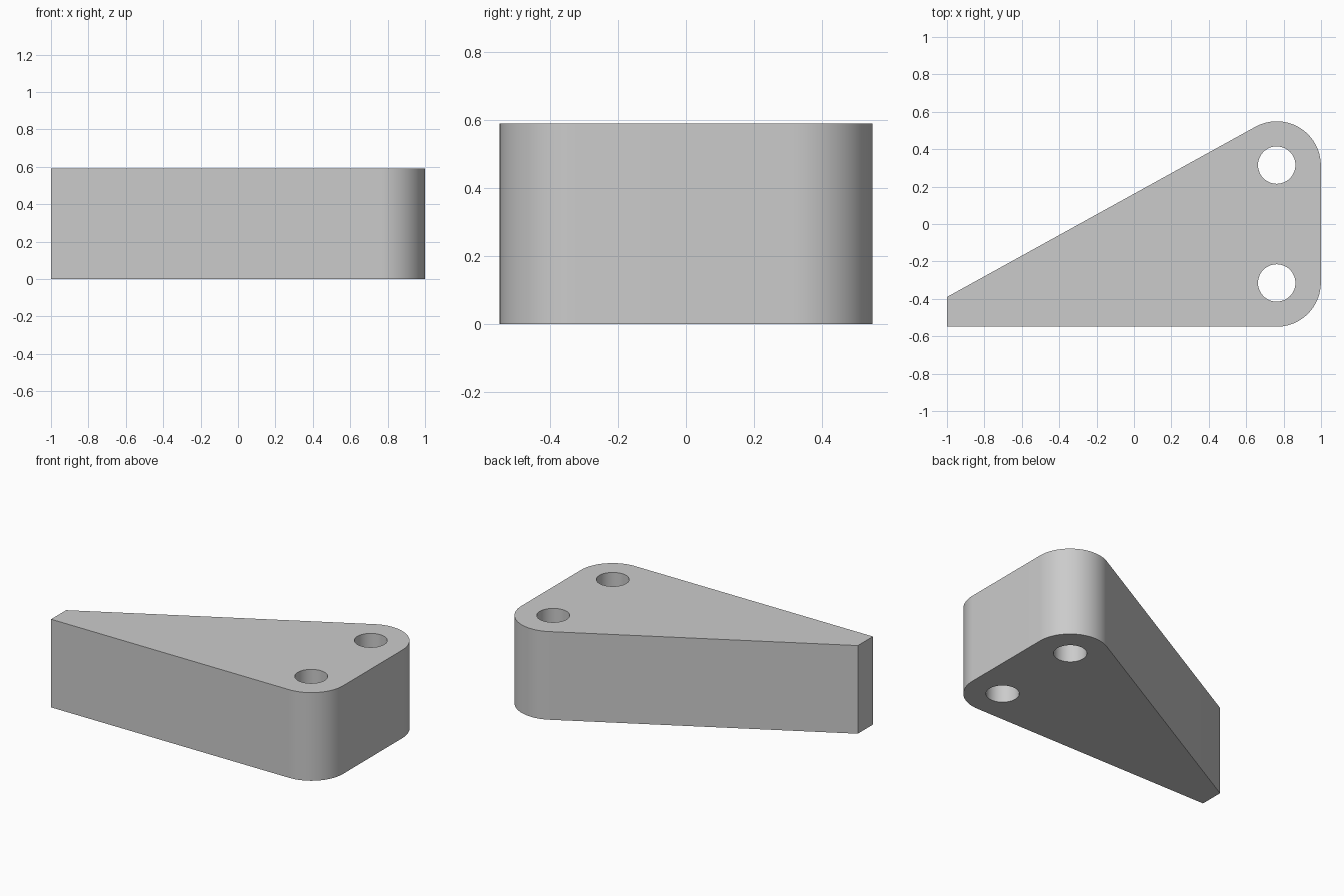
import bpy, bmesh
from math import sin, cos, pi, atan2, radians

cube = bpy.data.objects.get("Cube")
if cube:
    bpy.data.objects.remove(cube)

HEIGHT = 0.59
CORNER_X, CORNER_Y, CORNER_R = 0.763, 0.313, 0.236
HOLE_R = 0.1
SLOPE = atan2(0.91, 1.65)


def arc(cx, cy, r, start, end, steps):
    return [(cx + r * cos(start + (end - start) * i / steps),
             cy + r * sin(start + (end - start) * i / steps))
            for i in range(steps + 1)]


def add_loop(bm, points):
    verts = [bm.verts.new((x, y, 0)) for x, y in points]
    return [bm.edges.new((verts[i - 1], verts[i])) for i in range(len(verts))]


# Wedge outline: blunt narrow end, two rounded corners at the wide end
edge_y = CORNER_Y + CORNER_R
outline = [(-1, -0.39), (-1, -edge_y)]
outline += arc(CORNER_X, -CORNER_Y, CORNER_R, -pi / 2, 0, 24)
outline += arc(CORNER_X, CORNER_Y, CORNER_R, 0, pi / 2 + SLOPE, 32)

# Flat plate with two holes, extruded to full height
bm = bmesh.new()
edges = add_loop(bm, outline)
for side in (-1, 1):
    edges += add_loop(bm, arc(CORNER_X, side * 0.315, HOLE_R, 0, 2 * pi, 48)[:-1])
bmesh.ops.triangle_fill(bm, edges=edges, use_beauty=True)
result = bmesh.ops.extrude_face_region(bm, geom=bm.faces[:])
top = [v for v in result["geom"] if isinstance(v, bmesh.types.BMVert)]
bmesh.ops.translate(bm, verts=top, vec=(0, 0, HEIGHT))
bmesh.ops.recalc_face_normals(bm, faces=bm.faces[:])

mesh = bpy.data.meshes.new("wedge_block")
bm.to_mesh(mesh)
bm.free()
block = bpy.data.objects.new("wedge_block", mesh)
bpy.context.collection.objects.link(block)

# Plain grey material
grey = bpy.data.materials.new("light_grey")
grey.use_nodes = True
grey.diffuse_color = (0.6, 0.6, 0.6, 1)
grey.node_tree.nodes["Principled BSDF"].inputs["Base Color"].default_value = (0.6, 0.6, 0.6, 1)
mesh.materials.append(grey)

# Smooth curved walls with crisp rims
bpy.ops.object.select_all(action='DESELECT')
block.select_set(True)
bpy.context.view_layer.objects.active = block
bpy.ops.object.shade_smooth_by_angle(angle=radians(25))
